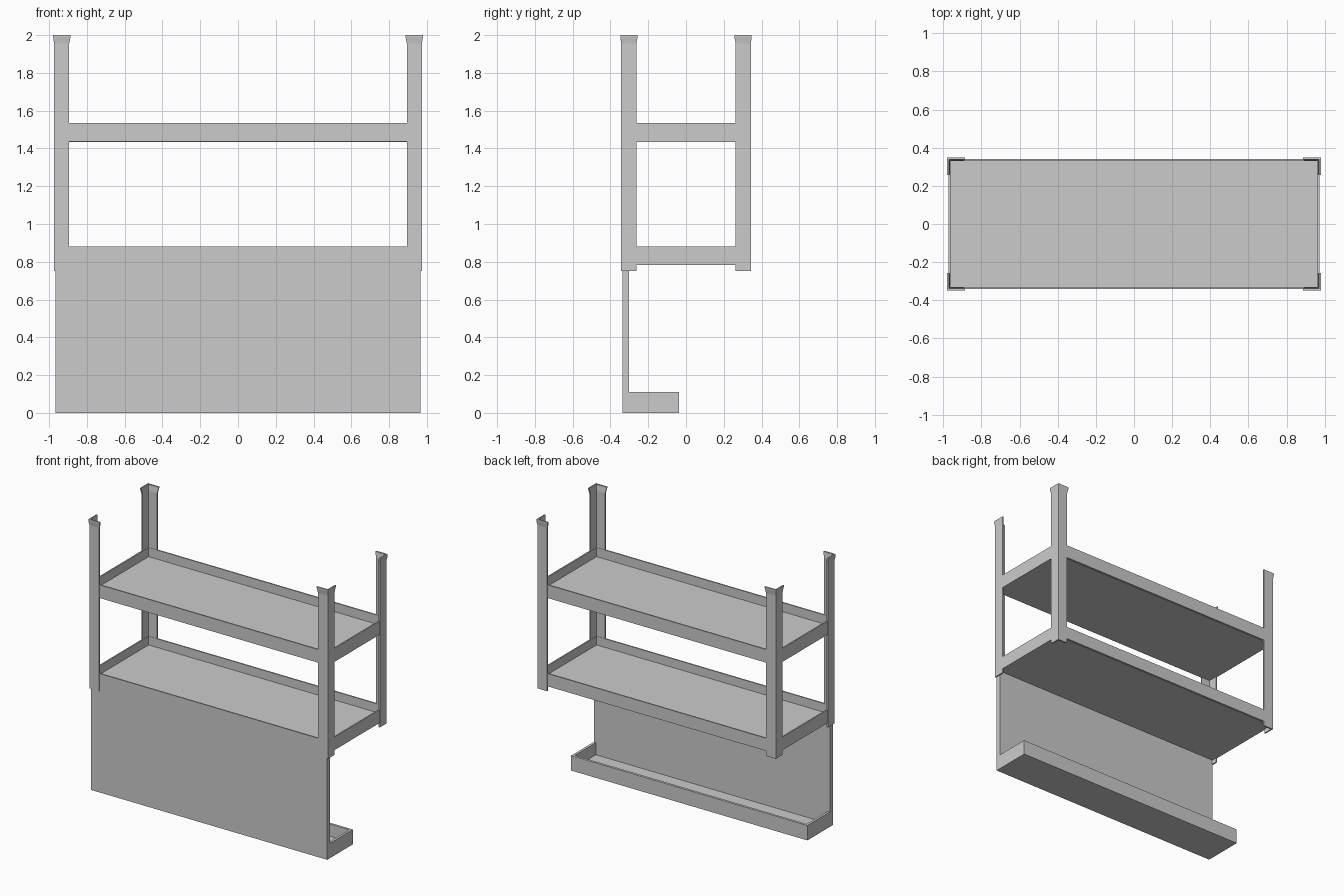
import bpy

if "Cube" in bpy.data.objects:
    bpy.data.objects.remove(bpy.data.objects["Cube"])


def mesh_object(name, verts, faces):
    mesh = bpy.data.meshes.new(name)
    mesh.from_pydata(verts, [], faces)
    mesh.update()
    obj = bpy.data.objects.new(name, mesh)
    bpy.context.collection.objects.link(obj)
    return obj


def box(name, x, y, z):
    verts = [(a, b, c) for a in x for b in y for c in z]
    faces = [(0, 1, 3, 2), (4, 6, 7, 5), (0, 4, 5, 1),
             (2, 3, 7, 6), (0, 2, 6, 4), (1, 5, 7, 3)]
    return mesh_object(name, verts, faces)


def mirrored(obj, x=True, y=True):
    mod = obj.modifiers.new("Mirror", 'MIRROR')
    mod.use_axis = (x, y, False)
    return obj


def angle_section(outer_x, outer_y, width, thick, z):
    # L-shaped section with its corner pointing outward
    x, y, w, t = outer_x, outer_y, width, thick
    return [(x, y, z), (x - w, y, z), (x - w, y - t, z),
            (x - t, y - t, z), (x - t, y - w, z), (x, y - w, z)]


# Four angle-iron corner posts, flared at the top for stacking
T = 0.01
rings = [angle_section(0.974, 0.343, 0.08, T, 0.75),
         angle_section(0.974, 0.343, 0.08, T, 1.955),
         angle_section(0.979, 0.348, 0.092, T, 1.99),
         angle_section(0.979, 0.348, 0.092, T, 2.0)]
verts = [v for ring in rings for v in ring]
faces = [(r * 6 + i, r * 6 + i + 6, r * 6 + (i + 1) % 6 + 6, r * 6 + (i + 1) % 6)
         for r in range(3) for i in range(6)]
# End caps split into the two arms of the L
faces += [(0, 1, 2, 3), (0, 3, 4, 5), (21, 20, 19, 18), (23, 22, 21, 18)]
mirrored(mesh_object("corner_posts", verts, faces))

# Two shelves: rim rails around a recessed board
for label, z0, z1 in (("lower", 0.783, 0.88), ("upper", 1.435, 1.535)):
    mirrored(box(label + "_long_rails", (-0.968, 0.968), (0.331, 0.341), (z0 + 0.003, z1)), x=False)
    mirrored(box(label + "_end_rails", (0.962, 0.972), (-0.34, 0.34), (z0, z1)), y=False)
    box(label + "_shelf_board", (-0.962, 0.962), (-0.331, 0.331), (z0, z0 + 0.033))

# Front panel: outer sheet with an inner backing board
W = 0.965
box("front_panel_sheet", (-W, W), (-0.337, -0.325), (0, 0.786))
box("front_panel_backing", (-W, W), (-0.325, -0.302), (0.11, 0.783))

# Open trough along the foot of the panel
Y0, Y1, H = -0.325, -0.038, 0.11
box("trough_floor", (-W, W), (Y0, Y1), (0, 0.02))
box("trough_front_wall", (-W, W), (Y0, -0.302), (0.02, H))
box("trough_back_wall", (-W, W), (Y1 - 0.018, Y1), (0.02, H))
mirrored(box("trough_end_walls", (W - 0.018, W), (-0.302, Y1 - 0.018), (0.02, H)), y=False)
